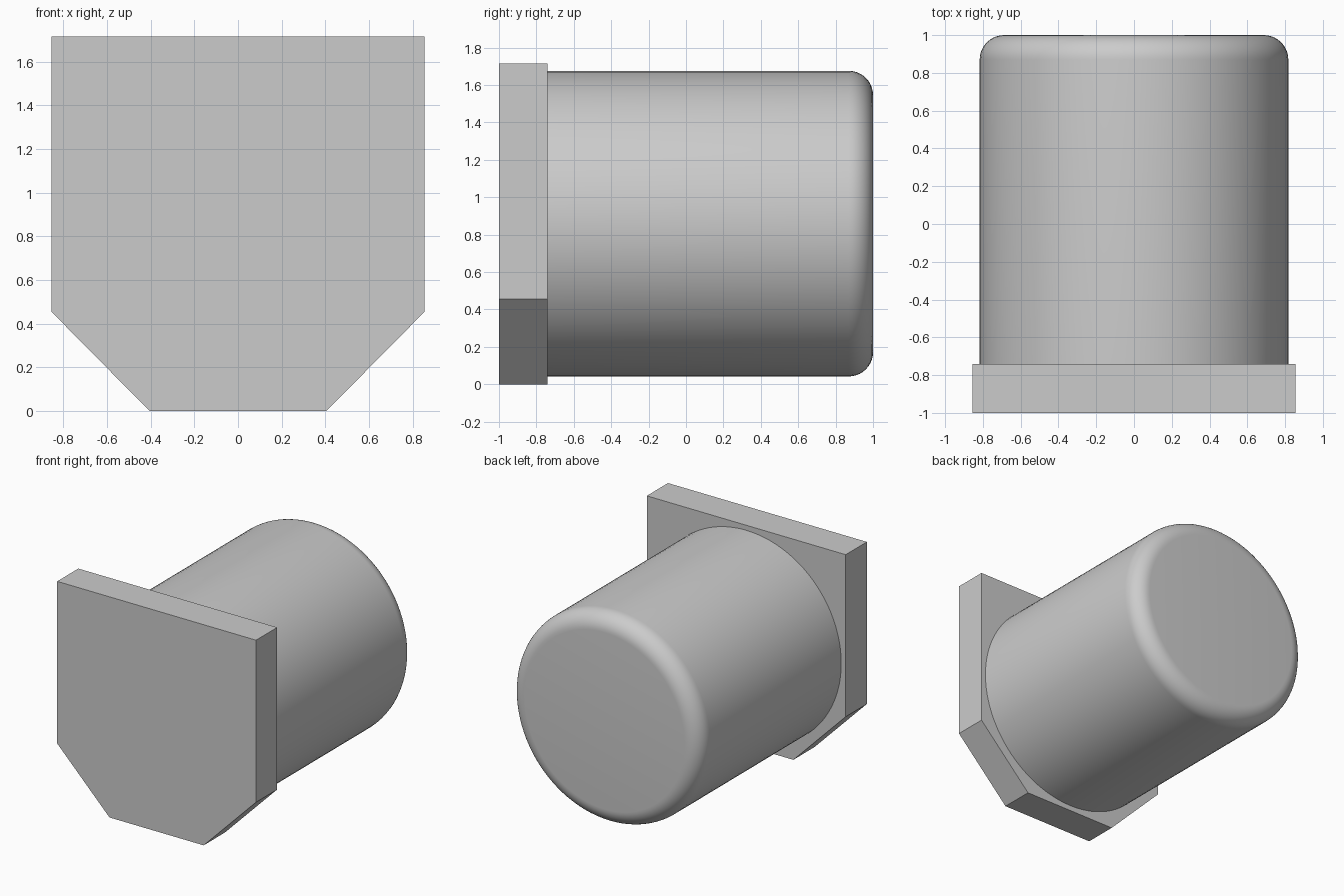
import bpy, bmesh, math
from mathutils import Matrix, Vector

cube = bpy.data.objects.get("Cube")
if cube:
    bpy.data.objects.remove(cube, do_unlink=True)

grey = bpy.data.materials.new("plain grey")
grey.use_nodes = True
color = (0.6, 0.6, 0.6, 1)
grey.diffuse_color = color
grey.node_tree.nodes["Principled BSDF"].inputs["Base Color"].default_value = color

FRONT, PLATE_BACK, BACK = -1.0, -0.74, 1.0
RADIUS, FILLET, AXIS_Z = 0.817, 0.13, 0.859


def add_object(name, bm):
    bmesh.ops.recalc_face_normals(bm, faces=bm.faces)
    mesh = bpy.data.meshes.new(name)
    bm.to_mesh(mesh)
    bm.free()
    mesh.materials.append(grey)
    obj = bpy.data.objects.new(name, mesh)
    bpy.context.collection.objects.link(obj)
    return obj


# Front plate: mirrored outline with two cut lower corners, extruded backwards
half = [(0.405, 0), (0.855, 0.455), (0.855, 1.715)]
outline = half + [(-x, z) for x, z in reversed(half)]
bm = bmesh.new()
face = bm.faces.new([bm.verts.new((x, FRONT, z)) for x, z in outline])
ext = bmesh.ops.extrude_face_region(bm, geom=[face], use_keep_orig=True)
moved = [v for v in ext["geom"] if isinstance(v, bmesh.types.BMVert)]
bmesh.ops.translate(bm, verts=moved, vec=Vector((0, PLATE_BACK - FRONT, 0)))
add_object("front_plate", bm)

# Round body: horizontal cylinder with a rounded back rim
bm = bmesh.new()
length = BACK - PLATE_BACK
place = (Matrix.Translation((0, (BACK + PLATE_BACK) / 2, AXIS_Z))
         @ Matrix.Rotation(math.pi / 2, 4, "X"))
bmesh.ops.create_cone(bm, cap_ends=True, segments=96, radius1=RADIUS,
                      radius2=RADIUS, depth=length, matrix=place)
rim = [e for e in bm.edges if all(v.co.y > BACK - 0.01 for v in e.verts)]
bmesh.ops.bevel(bm, geom=rim, offset=FILLET, segments=10, profile=0.5,
                affect="EDGES", clamp_overlap=True)
body = add_object("round_body", bm)

bpy.ops.object.select_all(action="DESELECT")
body.select_set(True)
bpy.context.view_layer.objects.active = body
bpy.ops.object.shade_smooth_by_angle(angle=math.radians(30))
